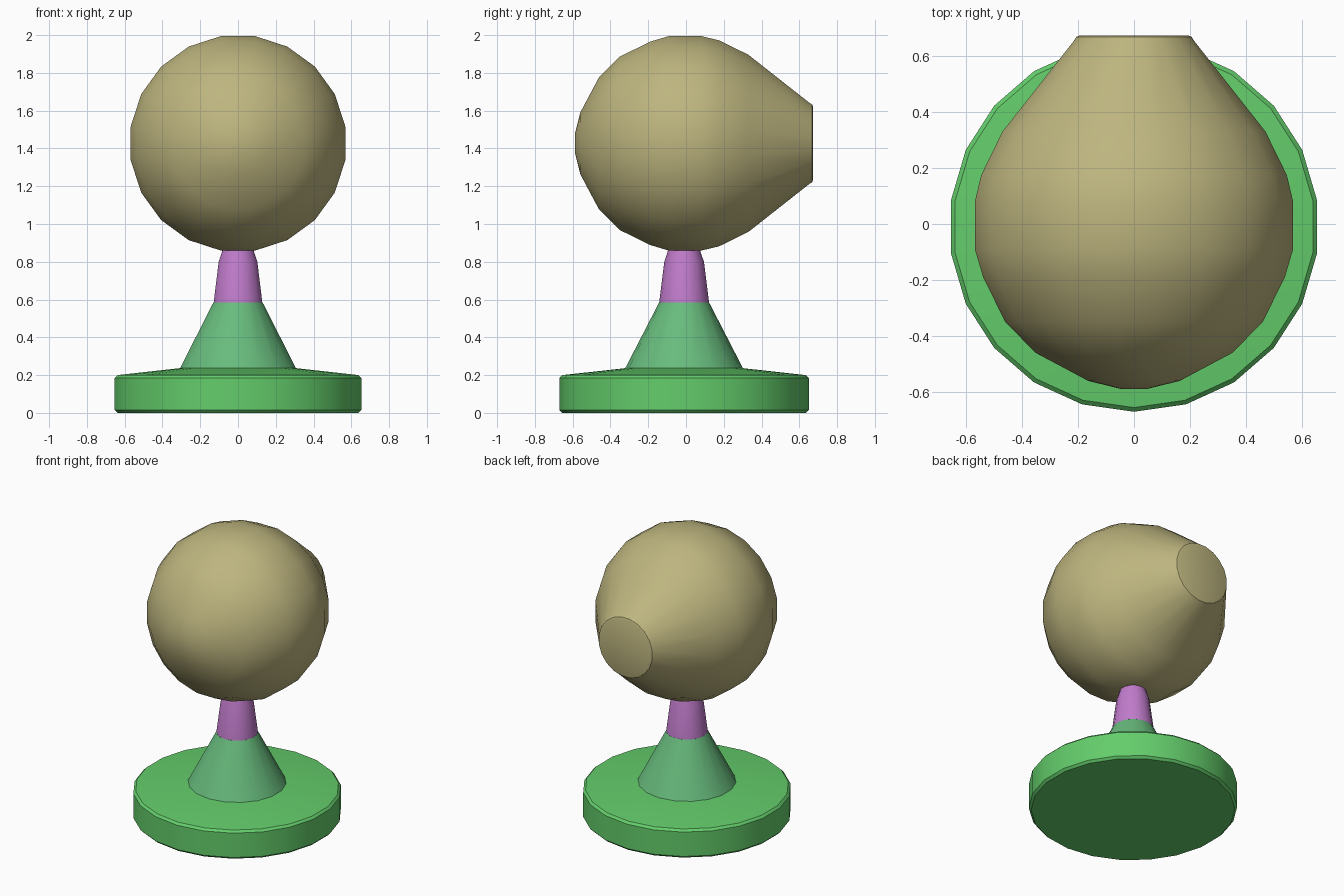
import bpy
import bmesh
from math import cos, sin, tau, radians
from mathutils import Matrix

cube = bpy.data.objects.get("Cube")
if cube:
    bpy.data.objects.remove(cube, do_unlink=True)


def material(name, rgb):
    mat = bpy.data.materials.new(name)
    mat.use_nodes = True
    mat.diffuse_color = (*rgb, 1)
    mat.node_tree.nodes["Principled BSDF"].inputs["Base Color"].default_value = (*rgb, 1)
    return mat


def lathe(name, profile, sides, mat, centre, turn=Matrix(), phase=0.0):
    """Revolve (radius, height) points about z, cap both ends, then turn into place."""
    bm = bmesh.new()
    rings = []
    for radius, height in profile:
        ring = []
        for i in range(sides):
            a = tau * (i + phase) / sides - tau / 4
            ring.append(bm.verts.new((radius * cos(a), radius * sin(a), height)))
        rings.append(ring)
    for low, high in zip(rings, rings[1:]):
        for i in range(sides):
            j = (i + 1) % sides
            bm.faces.new((low[i], low[j], high[j], high[i]))
    bm.faces.new(rings[0][::-1])
    bm.faces.new(rings[-1])
    bm.transform(Matrix.Translation(centre) @ turn)
    bmesh.ops.recalc_face_normals(bm, faces=bm.faces)
    mesh = bpy.data.meshes.new(name)
    bm.to_mesh(mesh)
    bm.free()
    mesh.materials.append(mat)
    obj = bpy.data.objects.new(name, mesh)
    bpy.context.collection.objects.link(obj)
    bpy.ops.object.select_all(action='DESELECT')
    obj.select_set(True)
    bpy.context.view_layer.objects.active = obj
    bpy.ops.object.shade_smooth_by_angle(angle=radians(32))
    return obj


green = material("bright green", (0.127, 0.61, 0.147))
soft_green = material("soft green", (0.138, 0.50, 0.205))
purple = material("orchid purple", (0.53, 0.20, 0.60))
khaki = material("khaki", (0.51, 0.46, 0.21))

# Round base with a softened rim and a gently sloping top
lathe("base", [(0.645, 0), (0.66, 0.015), (0.66, 0.185), (0.645, 0.2), (0.3, 0.238)],
      22, green, (0, -0.01, 0))

# Tapered foot and neck
lathe("foot_cone", [(0.315, 0.23), (0.132, 0.585)], 18, soft_green, (0, -0.01, 0))
lathe("neck", [(0.132, 0.585), (0.105, 0.8), (0.088, 0.85), (0.08, 0.9)],
      14, purple, (0, -0.01, 0))

# Ball whose back draws out into a blunt cone, revolved about the y axis
ball_profile = [(0.05, -0.588), (0.165, -0.56), (0.355, -0.46), (0.465, -0.35),
                (0.545, -0.19), (0.575, -0.09), (0.575, 0.08), (0.552, 0.175),
                (0.475, 0.33), (0.22, 0.65), (0.208, 0.668), (0.195, 0.673)]
lathe("ball_head", ball_profile, 20, khaki, (0, 0, 1.427),
      Matrix.Rotation(radians(-90), 4, 'X'), 0.5)
